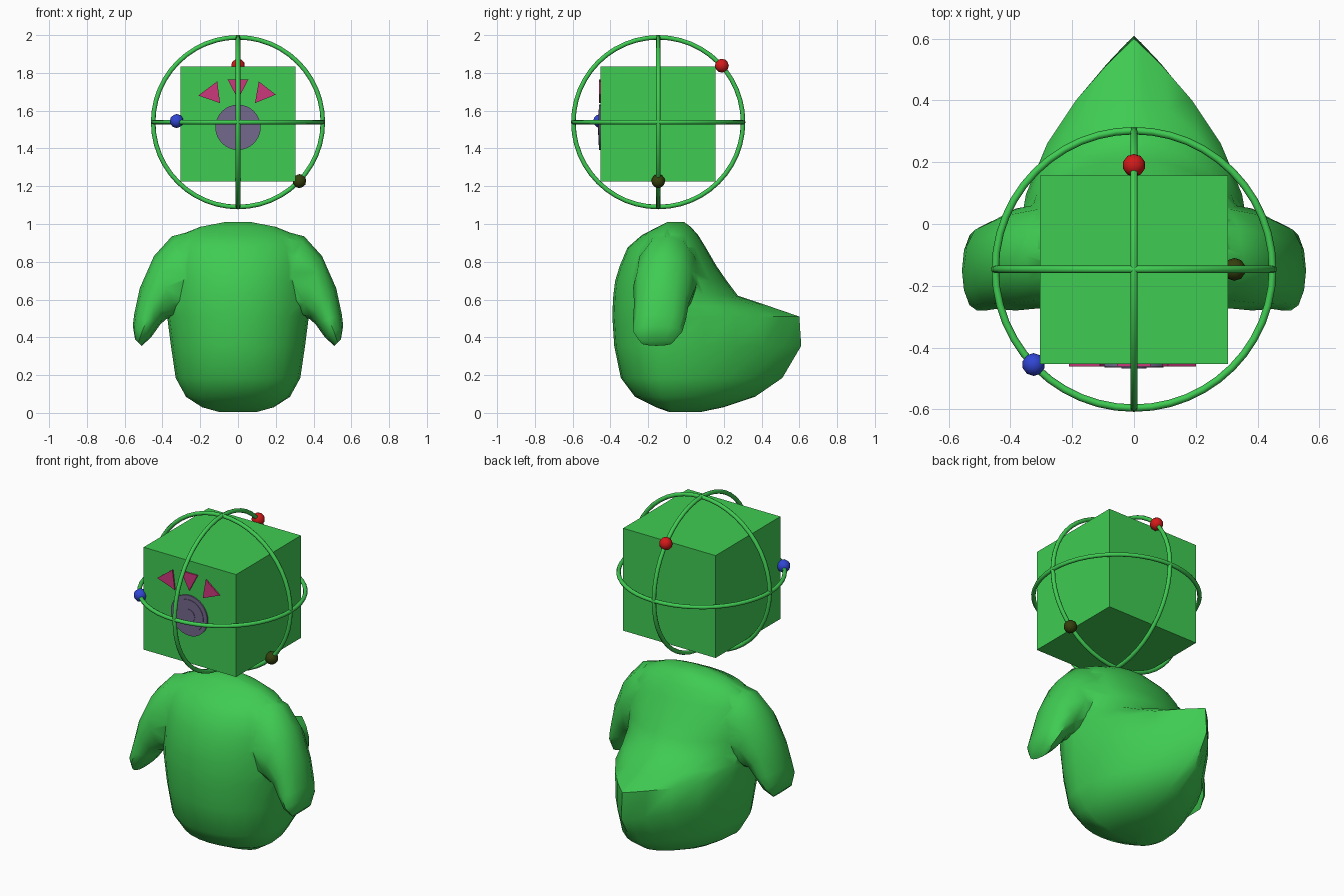
import bpy, bmesh, math
from mathutils import Vector

if "Cube" in bpy.data.objects:
    bpy.data.objects.remove(bpy.data.objects["Cube"])


def material(name, rgb):
    m = bpy.data.materials.new(name)
    m.diffuse_color = (*rgb, 1)
    m.use_nodes = True
    m.node_tree.nodes["Principled BSDF"].inputs["Base Color"].default_value = m.diffuse_color
    return m


GREEN = material("green", (0.05, 0.6, 0.085))
PINK = material("pink", (0.6, 0.04, 0.2))
MAUVE = material("mauve", (0.17, 0.14, 0.26))
RED = material("red", (0.65, 0.01, 0.01))
BLUE = material("blue", (0.03, 0.06, 0.65))
OLIVE = material("olive", (0.035, 0.05, 0.004))


def finish(ob, name, mat, angle=None):
    ob.name = name
    ob.data.materials.clear()
    ob.data.materials.append(mat)
    if angle:
        bpy.ops.object.select_all(action='DESELECT')
        ob.select_set(True)
        bpy.context.view_layer.objects.active = ob
        bpy.ops.object.shade_smooth_by_angle(angle=math.radians(angle))
    return ob


def mesh_object(name, bm):
    bmesh.ops.recalc_face_normals(bm, faces=bm.faces)
    me = bpy.data.meshes.new(name)
    bm.to_mesh(me)
    bm.free()
    ob = bpy.data.objects.new(name, me)
    bpy.context.collection.objects.link(ob)
    return ob


def loft(name, rings):
    bm = bmesh.new()
    rows = [[bm.verts.new(p) for p in ring] for ring in rings]
    n = len(rows[0])
    for a, b in zip(rows, rows[1:]):
        for i in range(n):
            j = (i + 1) % n
            bm.faces.new((a[i], a[j], b[j], b[i]))
    bm.faces.new(rows[0])
    bm.faces.new(rows[-1])
    return mesh_object(name, bm)


# Torso with tail: z, front y, back y, half width, back exponent (1 = pointed)
TORSO = [
    (0.005, -0.09, 0.08, 0.10, 0.5), (0.03, -0.16, 0.20, 0.19, 0.5),
    (0.085, -0.27, 0.365, 0.275, 0.6), (0.185, -0.345, 0.51, 0.33, 0.75),
    (0.355, -0.38, 0.61, 0.355, 1.0), (0.51, -0.39, 0.60, 0.375, 1.0),
    (0.565, -0.388, 0.44, 0.38, 0.9), (0.62, -0.385, 0.275, 0.38, 0.65),
    (0.70, -0.375, 0.215, 0.38, 0.55), (0.78, -0.35, 0.16, 0.38, 0.5),
    (0.875, -0.31, 0.105, 0.36, 0.5), (0.94, -0.235, 0.065, 0.31, 0.5),
    (0.985, -0.15, 0.025, 0.20, 0.5), (1.01, -0.10, -0.01, 0.07, 0.5),
]


def torso_ring(z, yf, yb, w, e, n=6, cy=-0.08):
    half = []
    for i in range(n):
        a = math.pi / 2 * i / n
        half.append((w * math.sin(a), cy - (cy - yf) * math.cos(a), z))
    for i in range(n):
        a = math.pi / 2 * i / n
        half.append((w * math.cos(a) ** (2 * e), cy + (yb - cy) * math.sin(a), z))
    half.append((0, yb, z))
    return half + [(-x, y, z) for x, y, z in reversed(half[1:-1])]


body = loft("body", [torso_ring(*s) for s in TORSO])

# Arms: outer x, outer z, inner x, inner z, centre y, half depth
ARM = [
    (0.545, 0.39, 0.51, 0.355, -0.155, 0.085), (0.557, 0.46, 0.46, 0.40, -0.15, 0.13),
    (0.55, 0.52, 0.41, 0.47, -0.14, 0.14), (0.52, 0.66, 0.375, 0.50, -0.13, 0.145),
    (0.445, 0.83, 0.32, 0.50, -0.115, 0.165), (0.35, 0.935, 0.20, 0.50, -0.10, 0.17),
    (0.175, 0.98, 0.10, 0.50, -0.09, 0.165),
]


def arm_ring(side, xo, zo, xi, zi, yc, hy, n=12):
    ring = []
    for i in range(n):
        a = math.tau * i / n
        t = 0.5 + 0.5 * math.cos(a)
        ring.append((side * (xi + (xo - xi) * t), yc + hy * math.sin(a), zi + (zo - zi) * t))
    return ring


# Fuse both arms into the body
for side in (-1, 1):
    arm = loft("arm_helper", [arm_ring(side, *s) for s in ARM])
    arm.hide_render = True
    mod = body.modifiers.new("fuse", 'BOOLEAN')
    mod.operation, mod.solver, mod.object = 'UNION', 'EXACT', arm
    bpy.context.view_layer.objects.active = body
    bpy.ops.object.modifier_apply(modifier=mod.name)
    bpy.data.objects.remove(arm)
finish(body, "body", GREEN, 50)

# Cube head
bpy.ops.mesh.primitive_cube_add(size=0.61, location=(0, -0.148, 1.53))
finish(bpy.context.object, "head", GREEN)

# Three crossing orbit rings
CENTRE = Vector((0, -0.147, 1.539))
for name, rot in (("level_ring", (0, 0, 0)), ("front_ring", (math.pi / 2, 0, 0)),
                  ("side_ring", (0, math.pi / 2, 0))):
    bpy.ops.mesh.primitive_torus_add(major_radius=0.449, minor_radius=0.012, major_segments=48,
                                     minor_segments=8, location=CENTRE, rotation=rot)
    finish(bpy.context.object, name, GREEN, 60)

# Beads on the rings
for name, loc, mat in (("red_bead", (0, 0.19, 1.838), RED), ("blue_bead", (-0.325, -0.455, 1.545), BLUE),
                       ("olive_bead", (0.325, -0.147, 1.227), OLIVE)):
    bpy.ops.mesh.primitive_ico_sphere_add(subdivisions=2, radius=0.037, location=loc)
    finish(bpy.context.object, name, mat, 40)

# Round eye: disc with stepped centre
for name, r, depth in (("eye", 0.12, 0.008), ("eye_ring", 0.095, 0.011), ("pupil", 0.04, 0.014)):
    bpy.ops.mesh.primitive_cylinder_add(vertices=32, radius=r, depth=depth, rotation=(math.pi / 2, 0, 0),
                                        location=(0, -0.453 - depth / 2, 1.512))
    finish(bpy.context.object, name, MAUVE, 30)

# Triangular lashes
LASHES = {
    "lash_left": ((-0.11, 1.755), (-0.21, 1.68), (-0.095, 1.64)),
    "lash_middle": ((-0.055, 1.765), (0.055, 1.765), (0, 1.66)),
    "lash_right": ((0.11, 1.755), (0.2, 1.685), (0.09, 1.64)),
}
for name, tri in LASHES.items():
    lash = loft(name, [[(x, y, z) for x, z in tri] for y in (-0.45, -0.461)])
    finish(lash, name, PINK)
